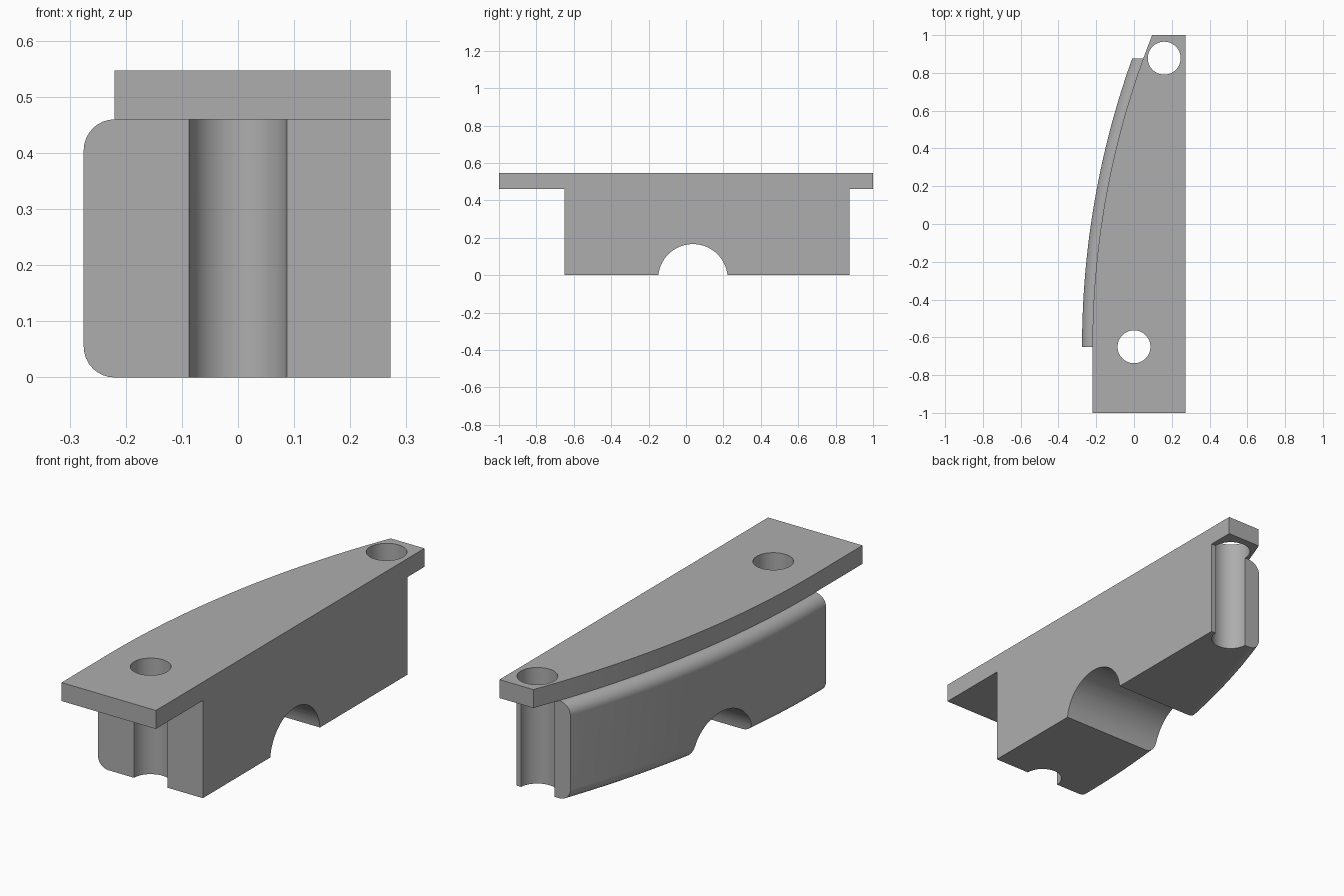
import bpy, bmesh, math

cube = bpy.data.objects.get("Cube")
if cube:
    bpy.data.objects.remove(cube, do_unlink=True)

FLAT_X = 0.272               # straight side
Y0, Y1 = -0.65, 0.875        # ends of the body
BODY_H, TOP = 0.46, 0.547    # underside and top of the flange
FILLET = 0.055
ARC_X, ARC_R = 4.245, 4.52   # centre and radius of the bowed side

grey = bpy.data.materials.new("plain_grey")
grey.use_nodes = True
colour = (0.42, 0.42, 0.42, 1)
grey.diffuse_color = colour
grey.node_tree.nodes["Principled BSDF"].inputs["Base Color"].default_value = colour


def bow(y, inset=0.0):
    """x of the bowed side at y, set inward by inset."""
    return ARC_X - math.sqrt((ARC_R - inset) ** 2 - (y - Y0) ** 2)


def loft(name, rings):
    """Closed solid through rings of equal length."""
    bm = bmesh.new()
    loops = [[bm.verts.new(p) for p in ring] for ring in rings]
    n = len(loops[0])
    for a, b in zip(loops, loops[1:]):
        for i in range(n):
            j = (i + 1) % n
            bm.faces.new((a[i], a[j], b[j], b[i]))
    bm.faces.new(loops[0])
    bm.faces.new(loops[-1])
    bmesh.ops.recalc_face_normals(bm, faces=bm.faces)
    mesh = bpy.data.meshes.new(name)
    bm.to_mesh(mesh)
    bm.free()
    obj = bpy.data.objects.new(name, mesh)
    bpy.context.collection.objects.link(obj)
    mesh.materials.append(grey)
    return obj


def cylinder(name, radius, depth, location, rotation=(0, 0, 0)):
    bpy.ops.mesh.primitive_cylinder_add(vertices=64, radius=radius, depth=depth,
                                        location=location, rotation=rotation)
    obj = bpy.context.object
    obj.name = name
    obj.hide_render = True
    obj.data.materials.append(grey)
    return obj


def combine(target, tool, operation):
    mod = target.modifiers.new(operation.lower(), 'BOOLEAN')
    mod.operation = operation
    mod.solver = 'EXACT'
    mod.object = tool
    bpy.context.view_layer.objects.active = target
    bpy.ops.object.modifier_apply(modifier=mod.name)
    bpy.data.objects.remove(tool, do_unlink=True)


# Body: sections with rounded outer corners, following the bow
STEPS, ROUND = 32, 8
ys = [Y0 + (Y1 - Y0) * i / STEPS for i in range(STEPS + 1)]


def section(y):
    outer, inner = bow(y), bow(y, FILLET)
    ring = [(FLAT_X, y, 0)]
    for side in (0, 1):
        for k in range(ROUND + 1):
            a = math.pi / 2 * (k / ROUND if side == 0 else 1 - k / ROUND)
            x = inner + (outer - inner) * math.sin(a)
            z = FILLET * (1 - math.cos(a))
            ring.append((x, y, BODY_H - z if side else z))
    return ring + [(FLAT_X, y, BODY_H)]


body = loft("bracket_body", [section(y) for y in ys])

# Flange: plate with the same bow, set in by the fillet
outline = [(FLAT_X, 1), (FLAT_X, -1), (bow(Y0, FILLET), -1)]
outline += [(bow(y, FILLET), y) for y in ys + [0.94, 1]]
flange = loft("mounting_flange",
              [[(x, y, z) for x, y in outline] for z in (BODY_H, TOP)])
combine(body, flange, 'UNION')

# Bolt holes and the cross channel underneath
for x, y in ((0, -0.65), (0.16, 0.878)):
    combine(body, cylinder("bolt_hole_cutter", 0.087, 2, (x, y, 0.3)), 'DIFFERENCE')
channel = cylinder("channel_cutter", 0.186, 2, (0, 0.037, -0.02), (0, math.pi / 2, 0))
combine(body, channel, 'DIFFERENCE')

# Smooth curves, sharp edges
bpy.ops.object.select_all(action='DESELECT')
body.select_set(True)
bpy.context.view_layer.objects.active = body
bpy.ops.object.shade_smooth_by_angle(angle=math.radians(30))
weighted = body.modifiers.new("even_shading", 'WEIGHTED_NORMAL')
weighted.keep_sharp = True
